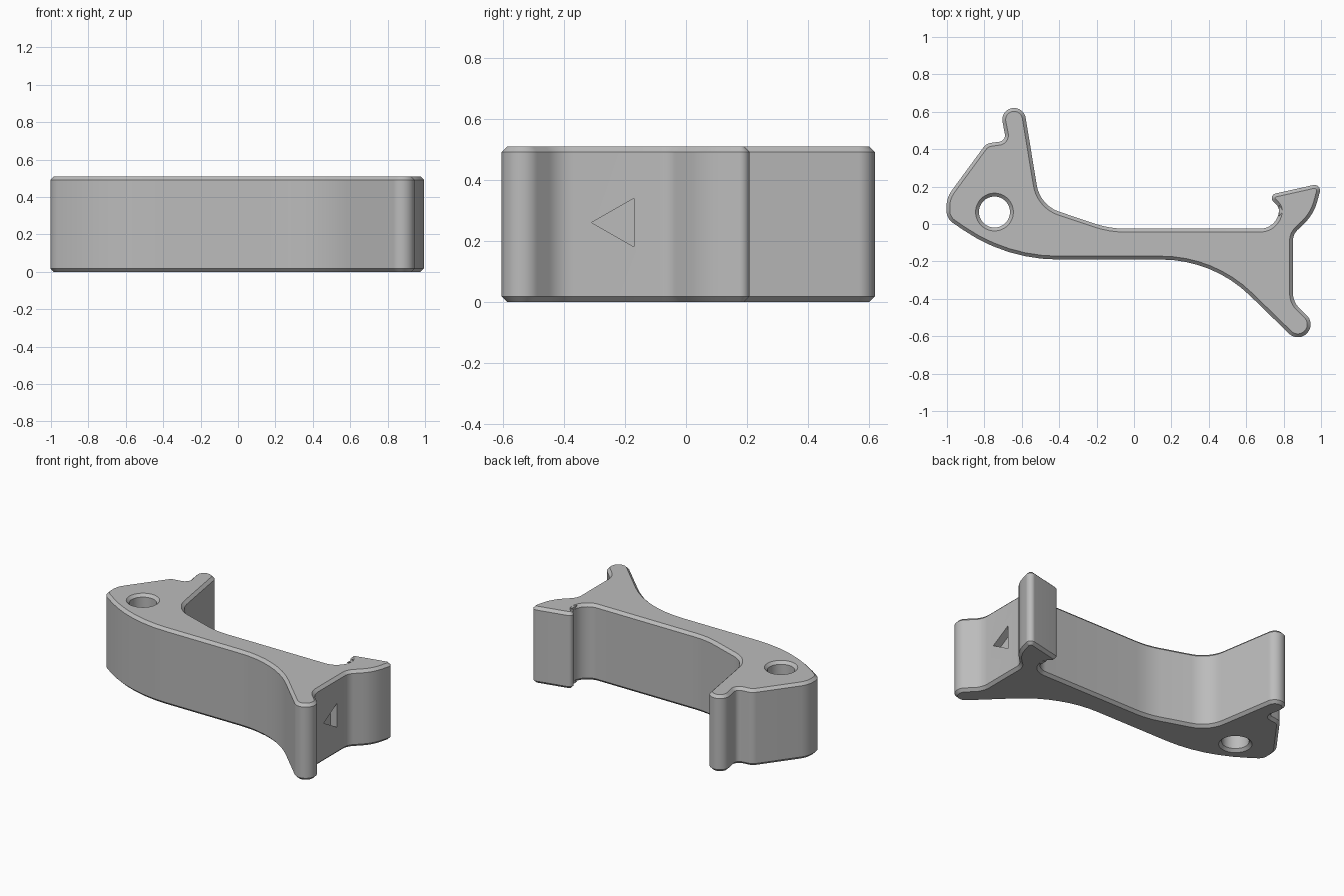
import bpy, bmesh, math
from mathutils import Vector, Matrix

HEIGHT, CHAMFER = 0.51, 0.018

cube = bpy.data.objects.get("Cube")
if cube:
    bpy.data.objects.remove(cube, do_unlink=True)

# Corners of the plan outline, counter-clockwise: x, y, rounding radius
CORNERS = [
    (0.877, -0.633, 0.067), (0.972, -0.536, 0.067),   # foot tip
    (0.85, -0.416, 0.11), (0.85, -0.055, 0.08),       # flat end face
    (0.96, 0.05, 0.25), (1.007, 0.219, 0.03),         # end hook
    (0.712, 0.153, 0.025), (0.775, 0.09, 0.05),
    (0.775, -0.025, 0.1), (-0.13, -0.025, 0.5),       # back of the bar
    (-0.502, 0.1, 0.18),
    (-0.588, 0.62, 0.062), (-0.718, 0.62, 0.062),     # upright finger
    (-0.683, 0.445, 0.035), (-0.79, 0.43, 0.06),
    (-1.003, 0.14, 0.15), (-1.003, 0.03, 0.08),       # rounded heel
    (-0.685, -0.19, 0.9), (0.422, -0.19, 0.68),       # front of the bar
]


def rounded(corners):
    """Replace each corner by a tangent arc."""
    points = []
    for i, (x, y, r) in enumerate(corners):
        p = Vector((x, y))
        a = (p - Vector(corners[i - 1][:2])).normalized()
        b = (Vector(corners[(i + 1) % len(corners)][:2]) - p).normalized()
        turn = math.atan2(a.x * b.y - a.y * b.x, a.dot(b))
        side = math.copysign(1, turn)
        start = p - a * r * math.tan(abs(turn) / 2)
        centre = start + Vector((-a.y, a.x)) * r * side
        steps = max(3, math.ceil(abs(turn) / math.radians(6)))
        for k in range(steps + 1):
            points.append(centre + Matrix.Rotation(turn * k / steps, 2) @ (start - centre))
    return points


def offset(points, d):
    """Move a closed outline to its left by d."""
    result = []
    for i, p in enumerate(points):
        a = (p - points[i - 1]).normalized()
        b = (points[(i + 1) % len(points)] - p).normalized()
        n = Vector((-a.y - b.y, a.x + b.x)).normalized()
        result.append(p + n * d / max(0.5, n.dot(Vector((-a.y, a.x)))))
    return result


def wall(bm, points):
    """Chamfered wall along an outline; returns the rim edges."""
    inner = offset(points, CHAMFER)
    levels = [(inner, 0), (points, CHAMFER), (points, HEIGHT - CHAMFER), (inner, HEIGHT)]
    rings = [[bm.verts.new((p.x, p.y, z)) for p in ring] for ring, z in levels]
    n = len(points)
    for low, high in zip(rings, rings[1:]):
        for i in range(n):
            j = (i + 1) % n
            bm.faces.new((low[i], low[j], high[j], high[i]))
    return [[bm.edges.get((ring[i - 1], ring[i])) for i in range(n)]
            for ring in (rings[0], rings[-1])]


def make_object(name, bm):
    bmesh.ops.recalc_face_normals(bm, faces=bm.faces)
    mesh = bpy.data.meshes.new(name)
    bm.to_mesh(mesh)
    bm.free()
    obj = bpy.data.objects.new(name, mesh)
    bpy.context.collection.objects.link(obj)
    return obj


# Main bracket with a chamfered through hole
bm = bmesh.new()
outer_rims = wall(bm, rounded(CORNERS))
hole = [Vector((-0.746 + 0.083 * math.cos(t), 0.064 - 0.083 * math.sin(t)))
        for t in (math.tau * k / 48 for k in range(48))]
hole_rims = wall(bm, hole)
for outer, inner in zip(outer_rims, hole_rims):
    bmesh.ops.triangle_fill(bm, edges=outer + inner, use_beauty=True)
bracket = make_object("bracket", bm)

# Triangular recess in the flat end face
bm = bmesh.new()
tri = [bm.verts.new((0.8, y, z)) for y, z in ((-0.31, 0.26), (-0.17, 0.18), (-0.17, 0.34))]
face = bm.faces.new(tri)
new = bmesh.ops.extrude_face_region(bm, geom=[face])["geom"]
bmesh.ops.translate(bm, vec=(0.1, 0, 0), verts=[g for g in new if isinstance(g, bmesh.types.BMVert)])
cutter = make_object("recess_cutter", bm)
cutter.hide_render = True

bpy.ops.object.select_all(action='DESELECT')
bracket.select_set(True)
bpy.context.view_layer.objects.active = bracket
cut = bracket.modifiers.new("recess", 'BOOLEAN')
cut.operation, cut.solver, cut.object = 'DIFFERENCE', 'EXACT', cutter
bpy.ops.object.modifier_apply(modifier=cut.name)
bpy.data.objects.remove(cutter, do_unlink=True)

# Plain grey material
grey = bpy.data.materials.new("grey")
grey.use_nodes = True
colour = (0.5, 0.5, 0.5, 1)
grey.diffuse_color = colour
grey.node_tree.nodes["Principled BSDF"].inputs["Base Color"].default_value = colour
bracket.data.materials.clear()
bracket.data.materials.append(grey)
bpy.ops.object.shade_smooth_by_angle(angle=math.radians(30))
